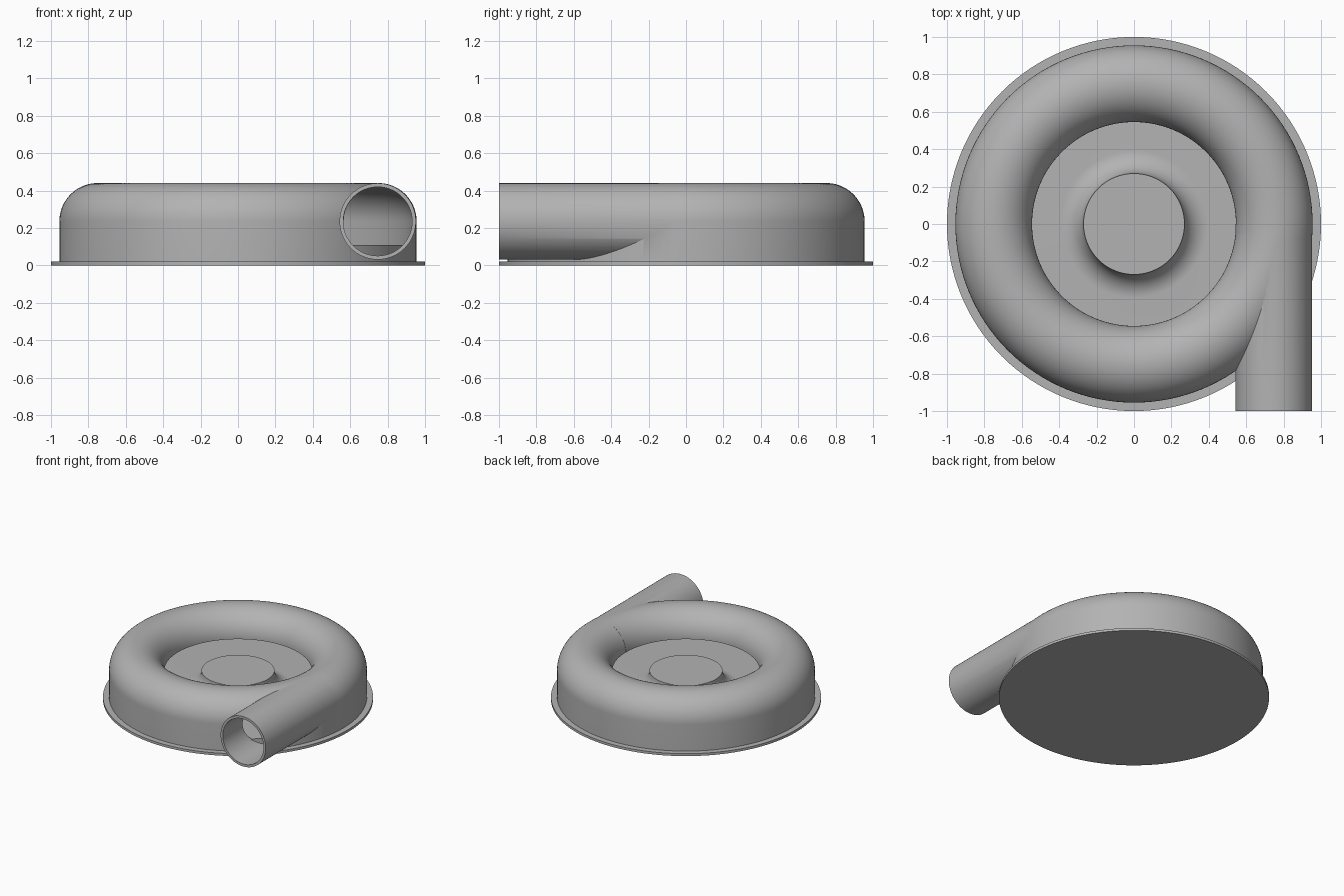
import bpy, math
from mathutils import Vector

cube = bpy.data.objects.get("Cube")
if cube:
    bpy.data.objects.remove(cube, do_unlink=True)

RING_R, TUBE_R, MID_Z, WALL = 0.75, 0.205, 0.235, 0.02
HUB_R, FLOOR_Z, FLANGE_Z = 0.27, 0.11, 0.02
PIPE_X, PIPE_R = 0.747, 0.204
STEPS = 128

grey = bpy.data.materials.new("plain_grey")
grey.use_nodes = True
grey.diffuse_color = (0.45, 0.45, 0.45, 1)
grey.node_tree.nodes["Principled BSDF"].inputs["Base Color"].default_value = (0.45, 0.45, 0.45, 1)


def arc(cx, cz, r, a0, a1, n):
    angles = [math.radians(a0 + (a1 - a0) * i / n) for i in range(n + 1)]
    return [(cx + r * math.cos(a), cz + r * math.sin(a)) for a in angles]


def lathe(name, profile):
    """Solid of revolution; the profile runs from the axis out, and back to the axis."""
    verts, rings, faces = [], [], []
    for r, z in profile:
        start = len(verts)
        count = 1 if r < 1e-6 else STEPS
        for i in range(count):
            a = 2 * math.pi * i / STEPS
            verts.append((r * math.cos(a), r * math.sin(a), z))
        rings.append([start + i % count for i in range(STEPS)])
    for low, high in zip(rings, rings[1:]):
        for i in range(STEPS):
            j = (i + 1) % STEPS
            quad = [low[i], low[j], high[j], high[i]]
            faces.append(list(dict.fromkeys(quad)))
    mesh = bpy.data.meshes.new(name)
    mesh.from_pydata(verts, [], faces)
    mesh.materials.append(grey)
    obj = bpy.data.objects.new(name, mesh)
    bpy.context.collection.objects.link(obj)
    return obj


def pipe(name, radius, y0, y1):
    bpy.ops.mesh.primitive_cylinder_add(
        vertices=96, radius=radius, depth=y1 - y0,
        location=(PIPE_X, (y0 + y1) / 2, MID_Z), rotation=(math.pi / 2, 0, 0))
    obj = bpy.context.object
    obj.name = name
    obj.data.materials.append(grey)
    return obj


def activate(obj):
    bpy.ops.object.select_all(action='DESELECT')
    obj.select_set(True)
    bpy.context.view_layer.objects.active = obj


def combine(target, tool, operation):
    activate(target)
    mod = target.modifiers.new(operation.lower(), 'BOOLEAN')
    mod.operation, mod.object, mod.solver = operation, tool, 'EXACT'
    bpy.ops.object.modifier_apply(modifier=mod.name)
    bpy.data.objects.remove(tool, do_unlink=True)


def smooth(obj):
    activate(obj)
    bpy.ops.object.shade_smooth_by_angle(angle=math.radians(30))


# Round base flange
outer = RING_R + TUBE_R
flange = lathe("base_flange", [(0, 0), (1, 0), (1, FLANGE_Z), (0, FLANGE_Z)])

# Raised floor with a flared central hub
fillet = MID_Z - FLOOR_Z
flare = arc(HUB_R + fillet, MID_Z, fillet, 270, 180, 20)
floor_r = outer - WALL + 0.005
floor = lathe("floor_and_hub", [(0, 0.015), (floor_r, 0.015), (floor_r, FLOOR_Z)]
              + flare + [(0, MID_Z)])

# Ring casing joined to the tangent outlet pipe, then hollowed out
casing = lathe("casing_and_outlet", [(0, FLANGE_Z), (outer, FLANGE_Z)]
               + arc(RING_R, MID_Z, TUBE_R, 0, 180, 40) + [(0, MID_Z)])
combine(casing, pipe("outlet_pipe", PIPE_R, -1, 0), 'UNION')

bore_r = TUBE_R - WALL
lip = RING_R - TUBE_R - 0.003
hollow = lathe("casing_hollow", [(0, -0.1), (outer - WALL, -0.1)]
               + arc(RING_R, MID_Z, bore_r, 0, 180, 40)
               + [(lip, MID_Z), (lip, MID_Z + 0.02), (0, MID_Z + 0.02)])
combine(casing, hollow, 'DIFFERENCE')
combine(casing, pipe("outlet_bore", PIPE_R - WALL, -1.1, -0.01), 'DIFFERENCE')

for part in (flange, floor, casing):
    smooth(part)
